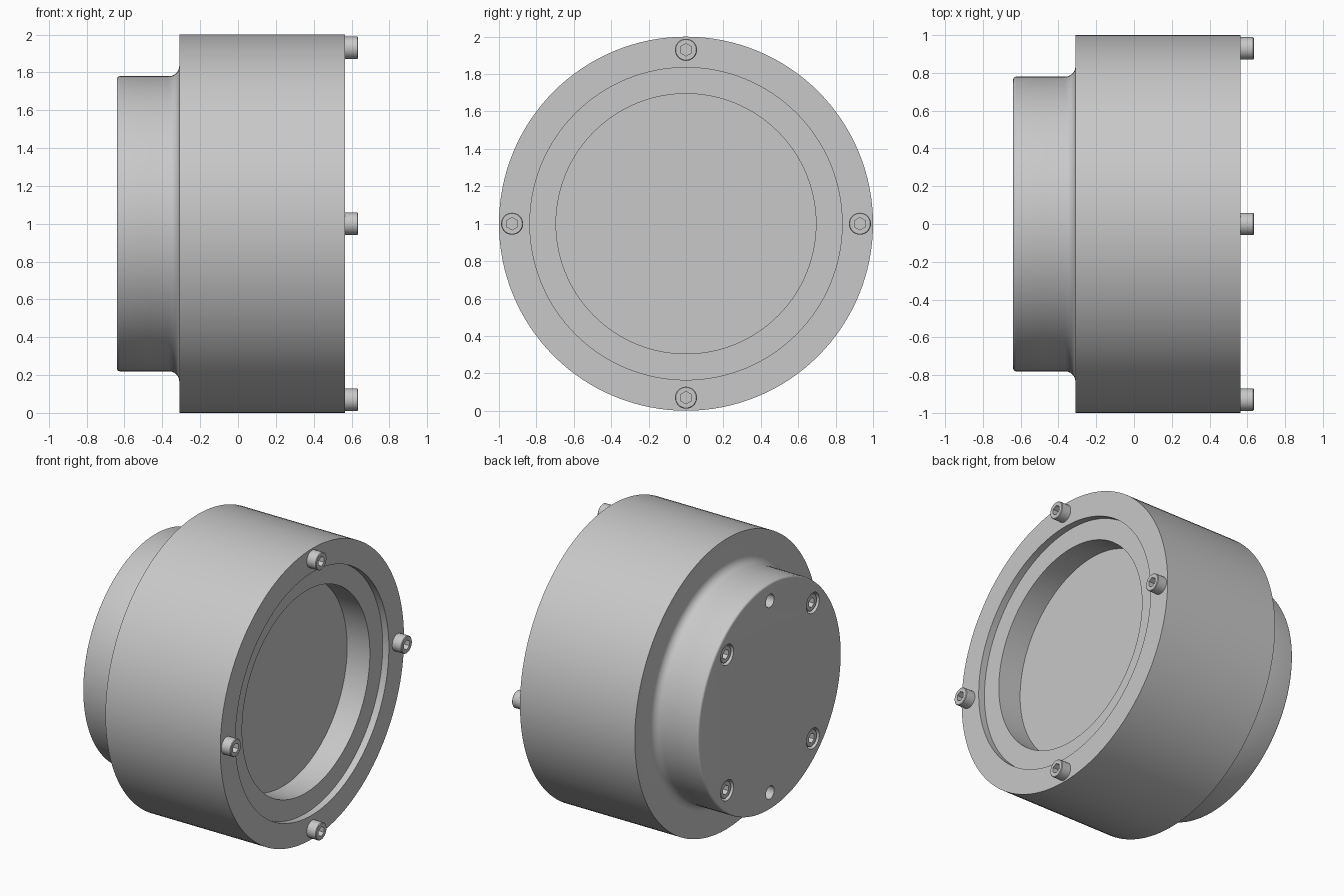
import bpy
import bmesh
from math import cos, sin, pi, radians
from mathutils import Vector, Matrix

cube = bpy.data.objects.get("Cube")
if cube:
    bpy.data.objects.remove(cube, do_unlink=True)

grey = bpy.data.materials.new("plain grey")
grey.use_nodes = True
GREY = (0.58, 0.58, 0.58, 1)
grey.diffuse_color = GREY
grey.node_tree.nodes["Principled BSDF"].inputs["Base Color"].default_value = GREY

MID = 1.0                      # height of the turning axis
BACK, SEAM, STEP, FACE = -0.64, -0.465, -0.31, 0.565


def arc(cx, cr, radius, start, end, steps=6):
    """Profile points along a fillet, angles in degrees."""
    angles = [radians(start + (end - start) * i / steps) for i in range(steps + 1)]
    return [(cx + radius * cos(a), cr + radius * sin(a)) for a in angles]


def lathe(name, profile, sides, location=(0, 0, MID)):
    """Turn (x, radius) points round the x axis and close both ends."""
    bm = bmesh.new()
    verts = [bm.verts.new((x, 0, r)) for x, r in profile]
    edges = [bm.edges.new(pair) for pair in zip(verts, verts[1:])]
    bmesh.ops.spin(bm, geom=verts + edges, cent=(0, 0, 0), axis=(1, 0, 0),
                   angle=2 * pi, steps=sides)
    bmesh.ops.remove_doubles(bm, verts=bm.verts, dist=1e-5)
    bmesh.ops.holes_fill(bm, edges=[e for e in bm.edges if e.is_boundary], sides=0)
    bmesh.ops.recalc_face_normals(bm, faces=bm.faces)
    mesh = bpy.data.meshes.new(name)
    bm.to_mesh(mesh)
    bm.free()
    mesh.materials.append(grey)
    obj = bpy.data.objects.new(name, mesh)
    obj.location = location
    bpy.context.collection.objects.link(obj)
    return obj


def activate(obj):
    bpy.ops.object.select_all(action='DESELECT')
    obj.select_set(True)
    bpy.context.view_layer.objects.active = obj


def cut(obj, cutters):
    """Subtract the cutters and discard them."""
    activate(obj)
    for cutter in cutters:
        cutter.hide_render = True
        mod = obj.modifiers.new("cut", 'BOOLEAN')
        mod.operation = 'DIFFERENCE'
        mod.solver = 'EXACT'
        mod.object = cutter
        bpy.ops.object.modifier_apply(modifier=mod.name)
    for cutter in cutters:
        bpy.data.objects.remove(cutter, do_unlink=True)


def smooth(obj):
    activate(obj)
    bpy.ops.object.shade_smooth_by_angle(angle=radians(30))


def on_circle(x, radius, degrees):
    a = radians(degrees)
    return Vector((x, radius * cos(a), MID + radius * sin(a)))


# Main drum with its neck, filleted step and stepped front bore
FILLET = 0.055
NECK = 0.78
body = lathe("body",
             [(SEAM, NECK)]
             + arc(STEP - FILLET, NECK + FILLET, FILLET, -90, 0)
             + [(STEP, 1), (FACE, 1), (FACE, 0.835), (0.518, 0.835),
                (0.518, 0.695), (0.345, 0.695)], 128)
smooth(body)

# End cap closing the neck, with a rounded rim
ROUND = 0.015
cap = lathe("end_cap",
            arc(BACK + ROUND, NECK - ROUND, ROUND, 180, 90, 4) + [(SEAM, NECK)], 128)
BOLT_CIRCLE = 0.66
cap_angles = [45, 135, 225, 315]
bores = [lathe("counterbore", [(-0.1, 0.07), (0.09, 0.07)], 32,
               on_circle(BACK, BOLT_CIRCLE, a)) for a in cap_angles]
bores += [lathe("plain_hole", [(-0.1, 0.045), (0.12, 0.045)], 32,
                on_circle(BACK, BOLT_CIRCLE, a)) for a in (90, 270)]
cut(cap, bores)
smooth(cap)

# Socket-head screw: the head's top sits at its local origin, facing +x
screw = lathe("front_screw_1", [(-0.08, 0.059), (-0.004, 0.059), (0, 0.055)], 32,
              (0, 0, 0))
cut(screw, [lathe("hex_socket", [(-0.045, 0.033), (0.05, 0.033)], 6, (0, 0, 0))])
smooth(screw)

# Four screws standing proud of the front ring
screw.location = on_circle(0.635, 0.93, 0)
for i, angle in enumerate((90, 180, 270)):
    copy = bpy.data.objects.new(f"front_screw_{i + 2}", screw.data)
    copy.location = on_circle(0.635, 0.93, angle)
    bpy.context.collection.objects.link(copy)

# Four screws sunk in the end cap
for i, angle in enumerate(cap_angles):
    copy = bpy.data.objects.new(f"cap_screw_{i + 1}", screw.data)
    spot = on_circle(BACK + 0.01, BOLT_CIRCLE, angle)
    copy.matrix_world = Matrix.Translation(spot) @ Matrix.Rotation(pi, 4, 'Z')
    bpy.context.collection.objects.link(copy)
